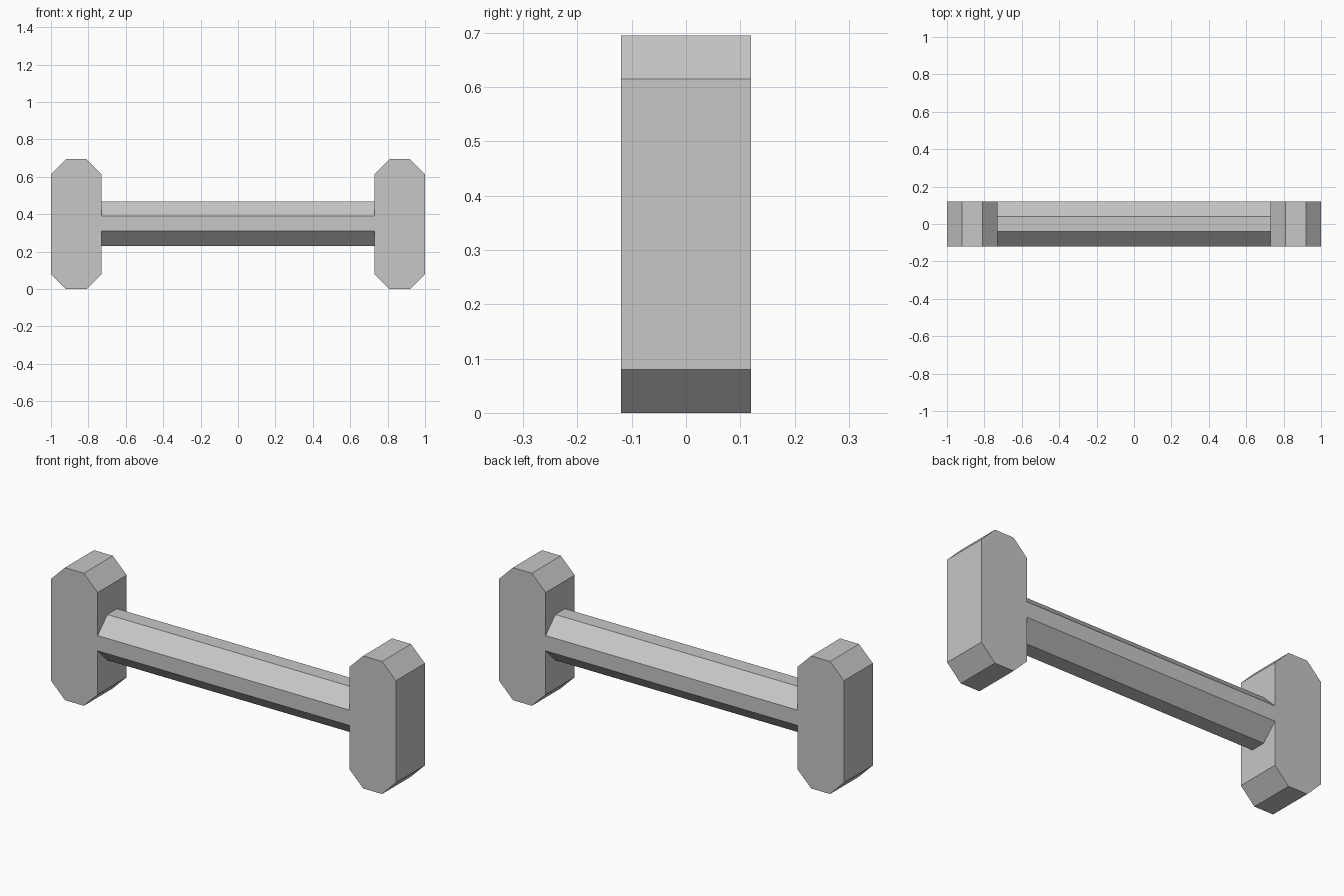
import bpy
import bmesh
from mathutils import Matrix

if "Cube" in bpy.data.objects:
    bpy.data.objects.remove(bpy.data.objects["Cube"])

HEIGHT = 0.695     # overall height
DEPTH = 0.24       # overall depth
CAP = 0.27         # width of each end block
CUT = 0.08         # corner chamfer

grey = bpy.data.materials.new("light grey")
grey.diffuse_color = (0.57, 0.57, 0.57, 1)
grey.use_nodes = True
grey.node_tree.nodes["Principled BSDF"].inputs["Base Color"].default_value = grey.diffuse_color


def chamfered_profile(w, h, c):
    """Rectangle w by h, centred, with its four corners cut off."""
    a, b = w / 2, h / 2
    return [(a - c, -b), (a, c - b), (a, b - c), (a - c, b),
            (c - a, b), (-a, b - c), (-a, c - b), (c - a, -b)]


def prism(name, profile, length, to_world):
    """Extrude a profile along its own z and place it with a matrix."""
    bm = bmesh.new()
    base = bm.faces.new([bm.verts.new((x, y, -length / 2)) for x, y in profile])
    top = bmesh.ops.extrude_face_region(bm, geom=[base])["geom"]
    moved = [v for v in top if isinstance(v, bmesh.types.BMVert)]
    bmesh.ops.translate(bm, verts=moved, vec=(0, 0, length))
    bm.transform(to_world)
    bmesh.ops.recalc_face_normals(bm, faces=bm.faces)
    mesh = bpy.data.meshes.new(name)
    bm.to_mesh(mesh)
    bm.free()
    mesh.materials.append(grey)
    obj = bpy.data.objects.new(name, mesh)
    bpy.context.collection.objects.link(obj)
    return obj


lift = Matrix.Translation((0, 0, HEIGHT / 2 + 0.002))

# Octagonal bar running between the end blocks
prism("bar", chamfered_profile(DEPTH, DEPTH, CUT), 2 - 2 * CAP,
      lift @ Matrix.Rotation(1.5707963, 4, 'Y'))

# Chamfered end blocks
for side, sign in (("left", -1), ("right", 1)):
    place = Matrix.Translation((sign * (1 - CAP / 2), 0, HEIGHT / 2))
    prism(side + "_end_block", chamfered_profile(CAP, HEIGHT, CUT), DEPTH,
          place @ Matrix.Rotation(1.5707963, 4, 'X'))
